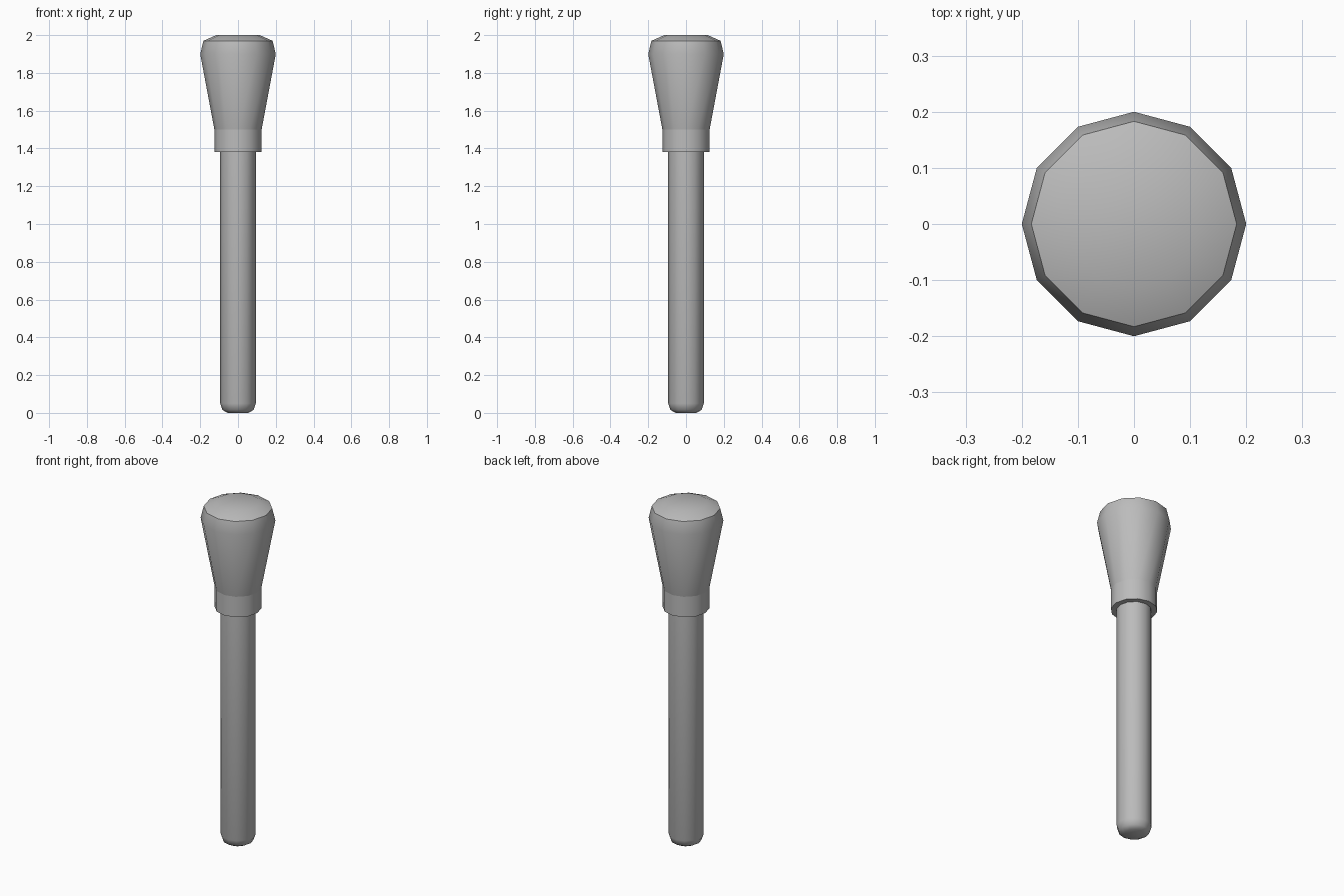
import bpy
import bmesh
from math import radians
from mathutils import Matrix, Vector

cube = bpy.data.objects.get("Cube")
if cube:
    bpy.data.objects.remove(cube, do_unlink=True)

SIDES = 12
grey = bpy.data.materials.new("plain grey")
grey.use_nodes = True
colour = (0.5, 0.5, 0.5, 1)
grey.diffuse_color = colour
grey.node_tree.nodes["Principled BSDF"].inputs["Base Color"].default_value = colour


def lathe(name, profile, cap_bottom=True, cap_top=True):
    """Turn a (radius, height) profile, listed bottom to top, around z."""
    bm = bmesh.new()
    rings = []
    for radius, z in profile:
        rings.append([
            bm.verts.new(Matrix.Rotation(radians(360 * i / SIDES), 3, "Z") @ Vector((radius, 0, z)))
            for i in range(SIDES)])
    for low, high in zip(rings, rings[1:]):
        for i in range(SIDES):
            j = (i + 1) % SIDES
            bm.faces.new((low[i], low[j], high[j], high[i]))
    if cap_bottom:
        bm.faces.new(rings[0][::-1])
    if cap_top:
        bm.faces.new(rings[-1])
    mesh = bpy.data.meshes.new(name)
    bm.to_mesh(mesh)
    bm.free()
    mesh.materials.append(grey)
    obj = bpy.data.objects.new(name, mesh)
    bpy.context.collection.objects.link(obj)
    bpy.ops.object.select_all(action="DESELECT")
    obj.select_set(True)
    bpy.context.view_layer.objects.active = obj
    bpy.ops.object.shade_smooth_by_angle(angle=radians(50))
    return obj


# Straight shaft with a rounded lower tip
lathe("shaft", [(0.055, 0), (0.082, 0.015), (0.094, 0.05), (0.094, 1.385)], cap_top=False)

# Short collar where the shaft enters the handle
lathe("collar", [(0.125, 1.38), (0.125, 1.5)], cap_top=False)

# Flared handle with a rounded crown
lathe("handle", [(0.125, 1.5), (0.2, 1.9), (0.183, 1.97), (0.115, 2)], cap_bottom=False)
